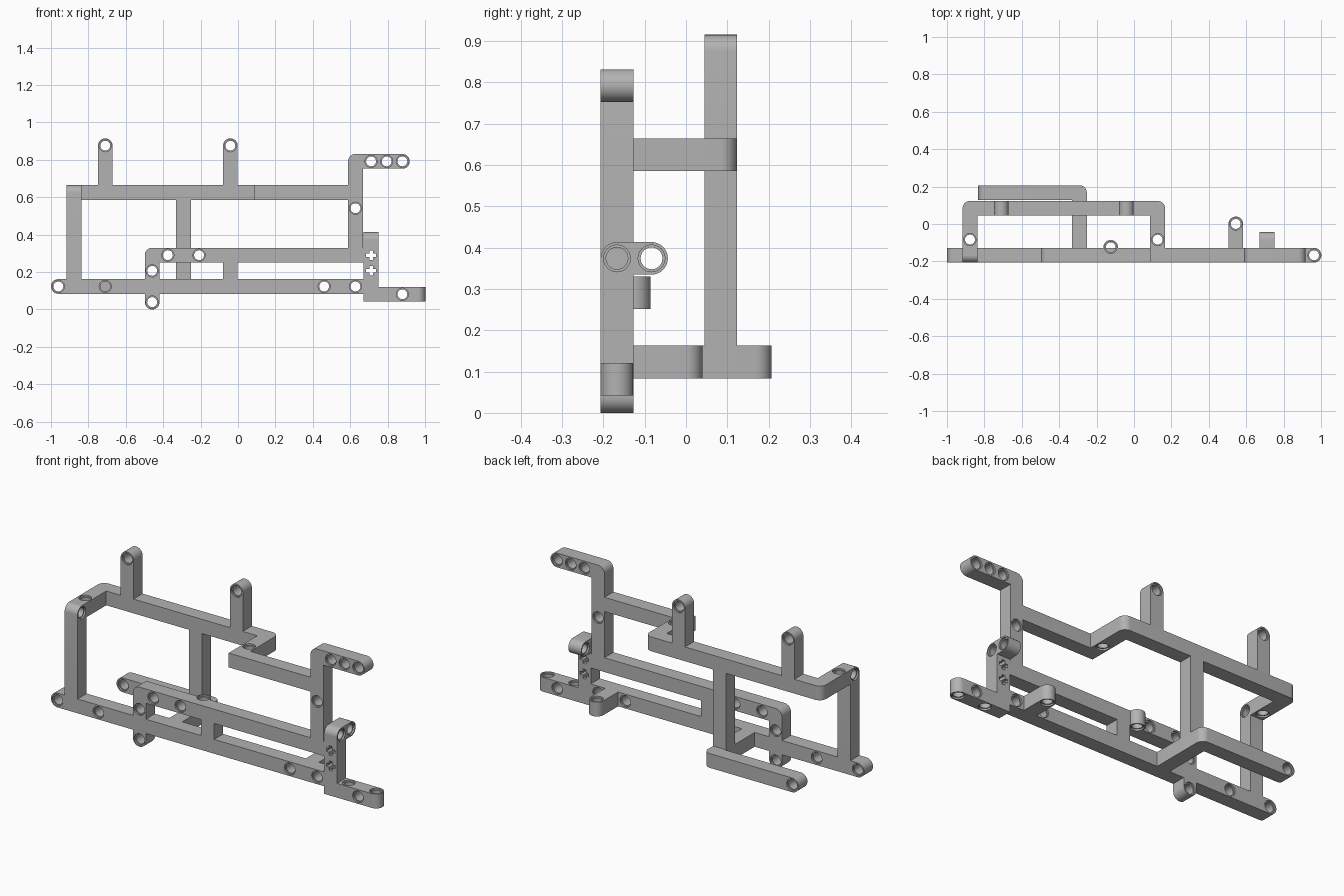
import bpy, bmesh, math
from mathutils import Vector

if "Cube" in bpy.data.objects:
    bpy.data.objects.remove(bpy.data.objects["Cube"])

L = 0.0836            # module spacing
W = 0.079             # beam thickness
ORIGIN = Vector((-0.9605, -0.167, W / 2))
AXES = {"x": Vector((1, 0, 0)), "y": Vector((0, 1, 0)), "z": Vector((0, 0, 1))}

grey = bpy.data.materials.new("plain grey")
grey.use_nodes = True
COLOUR = (0.45, 0.45, 0.45, 1)
grey.diffuse_color = COLOUR
grey.node_tree.nodes["Principled BSDF"].inputs["Base Color"].default_value = COLOUR


def node(p):
    """Module grid position to world position."""
    return ORIGIN + Vector(p) * L


def add_object(name, bm):
    bmesh.ops.recalc_face_normals(bm, faces=bm.faces)
    mesh = bpy.data.meshes.new(name)
    bm.to_mesh(mesh)
    bm.free()
    mesh.materials.append(grey)
    ob = bpy.data.objects.new(name, mesh)
    bpy.context.collection.objects.link(ob)
    return ob


def prism(bm, outline, depth):
    """Extrude a closed outline along a depth vector."""
    face = bm.faces.new([bm.verts.new(p) for p in outline])
    new = bmesh.ops.extrude_face_region(bm, geom=[face])["geom"]
    bmesh.ops.translate(bm, vec=depth, verts=[v for v in new if isinstance(v, bmesh.types.BMVert)])


# End styles: r = rounded, f = flat past the node, c = cut at the node, b = butted to a neighbour
REACH = {"f": W / 2, "c": 0, "b": -W / 2}


def bar(name, start, end, styles, axis):
    a, b, n = node(start), node(end), AXES[axis]
    d = (b - a).normalized()
    side = n.cross(d)
    outline = []
    for centre, out, style in ((b, d, styles[1]), (a, -d, styles[0])):
        s = side if out == d else -side
        if style == "r":
            for k in range(17):
                t = math.pi * (k / 16 - 0.5)
                outline.append(centre + (out * math.cos(t) + s * math.sin(t)) * W / 2)
        else:
            outline += [centre + out * REACH[style] + s * W / 2 * q for q in (-1, 1)]
    bm = bmesh.new()
    prism(bm, [p - n * W / 2 for p in outline], n * W)
    parts.append(add_object(name, bm))


parts = []
# Lower front frame
bar("bottom_beam", (0, 0, 1), (20, 0, 1), "rb", "y")
bar("middle_beam", (6, 0, 3), (20, 0, 3), "rb", "y")
bar("drop_upper", (6, 0, 3), (6, 0, 1), "rb", "y")
bar("drop_lower", (6, 0, 1), (6, 0, 0), "br", "y")
bar("short_strut", (11, 0, 1), (11, 0, 3), "bb", "y")
bar("rear_lug", (18, 0, 1), (18, 2, 1), "br", "z")
# Upper frame
bar("end_post", (1, 0, 1), (1, 0, 7), "br", "x")
bar("end_link", (1, 0, 7), (1, 3, 7), "cr", "z")
bar("upper_rear_beam", (1, 3, 7), (13, 3, 7), "rr", "z")
bar("inner_link", (13, 0, 7), (13, 3, 7), "br", "z")
bar("upper_front_beam", (13, 0, 7), (19, 0, 7), "fb", "z")
for label, i in (("outer", 3), ("inner", 11)):
    bar(label + "_top_post", (i, 3, 7), (i, 3, 10), "br", "y")
# Rear outrigger
bar("rear_post", (8, 3, 1), (8, 3, 7), "bb", "y")
bar("outrigger_link", (8, 0, 1), (8, 4, 1), "br", "z")
bar("outrigger_inner", (8, 4, 1), (5, 4, 1), "rc", "z")
bar("outrigger_outer", (5, 4, 1), (2, 4, 1), "cr", "y")
# Tall post, top arm, axle plate and foot
bar("tall_post", (19, 0, 3), (19, 0, 9), "br", "y")
bar("top_arm", (19, 0, 9), (22, 0, 9), "rr", "y")
bar("axle_plate", (20, 0, 0.5), (20, 0, 4), "fc", "x")
bar("side_lug", (20, 0, 4), (20, 1, 4), "rr", "x")
bar("foot", (20, 0, 0.5), (23, 0, 0.5), "br", "z")

# Round boss behind the middle beam
bm = bmesh.new()
centre = node((10, 0.5, 3))
ring = [(centre.x + W / 2 * math.cos(math.tau * k / 32),
         centre.y + W / 2 * math.sin(math.tau * k / 32), centre.z - W / 2) for k in range(32)]
prism(bm, ring, Vector((0, 0, W)))
parts.append(add_object("round_boss", bm))

# Pin holes with a shallow wider recess at both mouths, grouped by direction
HOLES = {
    "x": [(1, 0, 7), (20, 0, 4), (20, 1, 4)],
    "y": [(0, 0, 1), (3, 0, 1), (17, 0, 1), (19, 0, 1), (6, 0, 0), (6, 0, 2), (7, 0, 3),
          (9, 0, 3), (19, 0, 6), (20, 0, 9), (21, 0, 9), (22, 0, 9), (22, 0, 0.5),
          (3, 3, 10), (11, 3, 10), (2, 4, 1)],
    "z": [(1, 1, 7), (13, 1, 7), (10, 0.5, 3), (18, 2, 1), (21, 0, 0.5), (23, 0, 0.5)],
}
WIDE, NARROW, SEG = 0.0325, 0.0265, 24
HALF, LIP = W / 2 + 0.002, W / 2 - 0.009
PROFILE = [(WIDE, -HALF), (WIDE, -LIP), (NARROW, -LIP), (NARROW, LIP), (WIDE, LIP), (WIDE, HALF)]
bm = bmesh.new()
for axis, places in HOLES.items():
    n = AXES[axis]
    u = AXES["z"] if axis != "z" else AXES["x"]
    v = n.cross(u)
    for p in places:
        c = node(p)
        rings = []
        for r, h in PROFILE:
            rings.append([bm.verts.new(c + n * h + (u * math.cos(t) + v * math.sin(t)) * r)
                          for t in (math.tau * k / SEG for k in range(SEG))])
        for lo, hi in zip(rings, rings[1:]):
            for k in range(SEG):
                m = (k + 1) % SEG
                bm.faces.new((lo[k], lo[m], hi[m], hi[k]))
        bm.faces.new(rings[0])
        bm.faces.new(rings[-1])

# Cross-shaped axle holes
A, B = 0.026, 0.0095
for k in (2, 3):
    c = node((20, 0, k)) - Vector((0, HALF, 0))
    outline = []
    for q in range(4):
        for x, z in ((A, -B), (A, B), (B, B)):
            for _ in range(q):
                x, z = -z, x
            outline.append(c + Vector((x, 0, z)))
    prism(bm, outline, Vector((0, 2 * HALF, 0)))
cutter = add_object("hole_cutter", bm)
cutter.hide_render = True

# Cut the holes and smooth the rounded faces
for ob in parts:
    bpy.ops.object.select_all(action="DESELECT")
    ob.select_set(True)
    bpy.context.view_layer.objects.active = ob
    mod = ob.modifiers.new("holes", "BOOLEAN")
    mod.operation, mod.solver, mod.object = "DIFFERENCE", "EXACT", cutter
    bpy.ops.object.modifier_apply(modifier=mod.name)
    bpy.ops.object.shade_smooth_by_angle(angle=math.radians(30))
bpy.data.objects.remove(cutter)
